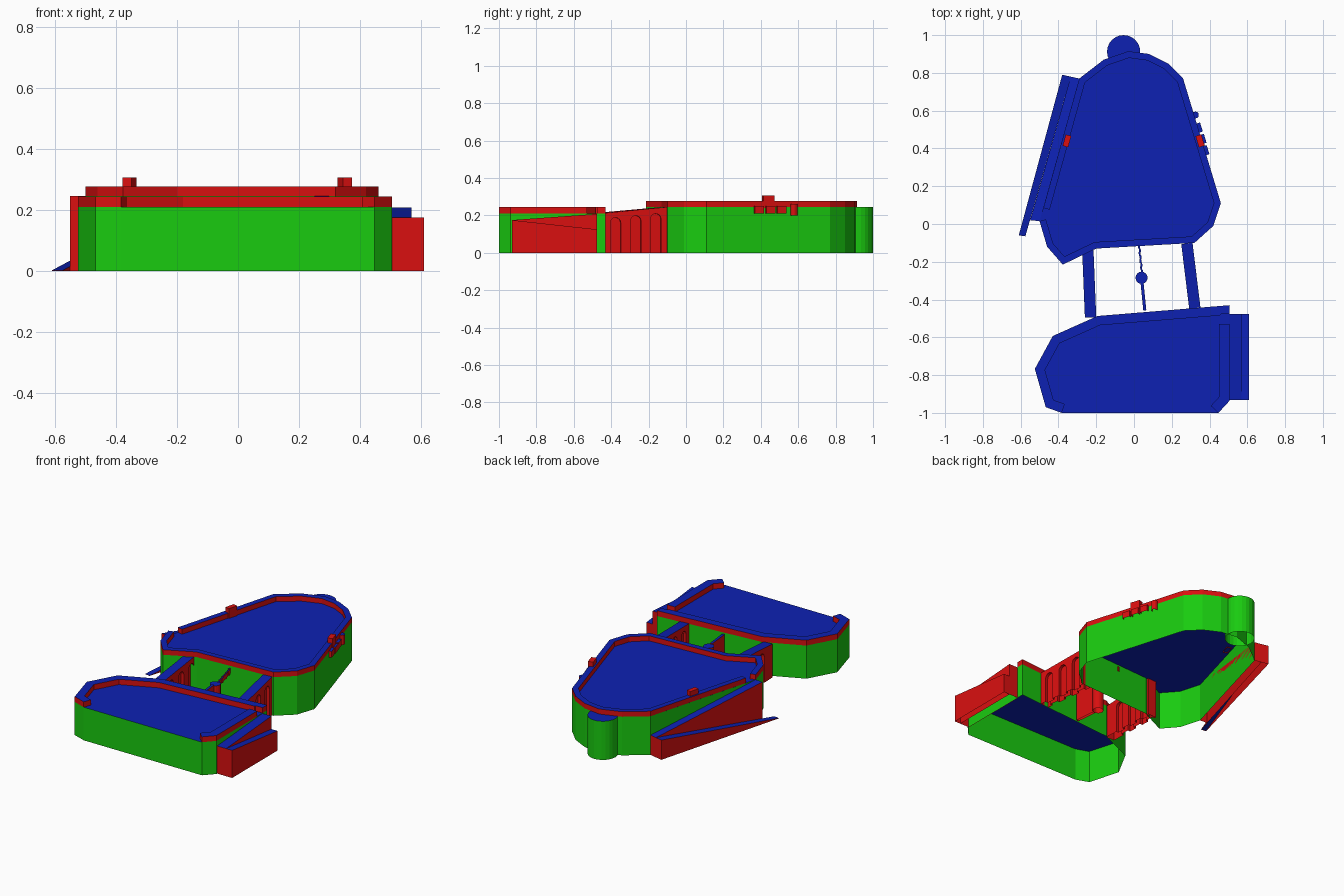
import bpy, bmesh, math
from mathutils import Vector

if "Cube" in bpy.data.objects:
    bpy.data.objects.remove(bpy.data.objects["Cube"])


def material(name, rgb):
    m = bpy.data.materials.new(name)
    m.diffuse_color = (*rgb, 1)
    m.use_nodes = True
    m.node_tree.nodes["Principled BSDF"].inputs["Base Color"].default_value = m.diffuse_color
    return m


GREEN = material("wall_green", (0.01, 0.6, 0.005))
RED = material("trim_red", (0.7, 0.005, 0.005))
BLUE = material("top_blue", (0.004, 0.015, 0.45))


def make(name, verts, faces, side, top, top_ids):
    me = bpy.data.meshes.new(name)
    me.from_pydata(verts, [], faces)
    me.materials.append(side)
    me.materials.append(top)
    for i in top_ids:
        me.polygons[i].material_index = 1
    ob = bpy.data.objects.new(name, me)
    bpy.context.collection.objects.link(ob)
    return ob


def prism(name, pts, z, side=RED, top=BLUE, z0=0.0, closed=False):
    """Upright block; z is one height or a height per corner. Bottom open unless closed."""
    n = len(pts)
    zs = list(z) if isinstance(z, (list, tuple)) else [z] * n
    area = sum(pts[i][0] * pts[(i + 1) % n][1] - pts[(i + 1) % n][0] * pts[i][1] for i in range(n))
    if area < 0:
        pts, zs = pts[::-1], zs[::-1]
    verts = [(x, y, z0) for x, y in pts] + [(p[0], p[1], h) for p, h in zip(pts, zs)]
    faces = [(i, (i + 1) % n, n + (i + 1) % n, n + i) for i in range(n)]
    faces.append(tuple(range(n, 2 * n)))
    if closed:
        faces.append(tuple(reversed(range(n))))
    return make(name, verts, faces, side, top, [n])


def rail(name, path, t, z0, z1):
    """Parapet on an open path, thickened to the left of travel, mitred."""
    P = [Vector(p) for p in path]
    n = len(P)
    inner = []
    for i in range(n):
        a = (P[i] - P[i - 1]).normalized() if i else None
        b = (P[i + 1] - P[i]).normalized() if i < n - 1 else None
        a, b = a or b, b or a
        na, nb = Vector((-a.y, a.x)), Vector((-b.y, b.x))
        m = (na + nb).normalized()
        inner.append(P[i] + m * t / max(0.4, m.dot(na)))
    verts = []
    for o, q in zip(P, inner):
        verts += [(o.x, o.y, z0), (o.x, o.y, z1), (q.x, q.y, z1), (q.x, q.y, z0)]
    faces, tops = [], []
    for i in range(n - 1):
        a, b = 4 * i, 4 * i + 4
        tops.append(len(faces) + 1)
        faces += [(a, b, b + 1, a + 1), (a + 1, b + 1, b + 2, a + 2), (a + 2, b + 2, b + 3, a + 3)]
    e = 4 * (n - 1)
    faces += [(0, 1, 2, 3), (e + 3, e + 2, e + 1, e)]
    return make(name, verts, faces, RED, BLUE, tops)


def rect(c, d, l, w):
    """Rectangle corners round c, length l along d, width w."""
    c, d = Vector(c), Vector(d).normalized()
    s = Vector((-d.y, d.x))
    return [tuple(c + d * l * i / 2 + s * w * j / 2) for i, j in ((-1, -1), (1, -1), (1, 1), (-1, 1))]


def circle(c, r, n):
    return [(c[0] + r * math.cos(2 * math.pi * i / n), c[1] + r * math.sin(2 * math.pi * i / n)) for i in range(n)]


# north platform with its parapet, open where the west ramp arrives
north = [(-0.50, 0.015), (-0.46, -0.12), (-0.377, -0.215), (-0.2, -0.13), (0.32, -0.10),
         (0.42, -0.01), (0.46, 0.11), (0.26, 0.77), (0.18, 0.85), (0.08, 0.90),
         (-0.03, 0.915), (-0.16, 0.87), (-0.29, 0.77)]
prism("north_platform", north, 0.245, GREEN)
rail("north_parapet", north + [(-0.48, 0.085)], 0.035, 0.245, 0.277)

# south platform; the front edge has no parapet
south = [(-0.525, -0.767), (-0.467, -0.97), (-0.383, -1.0), (0.447, -1.0), (0.505, -0.937),
         (0.505, -0.43), (-0.193, -0.487), (-0.43, -0.593)]
prism("south_platform", south, 0.21, GREEN)
rail("south_parapet_east", [south[3], south[4], (0.505, -0.53)], 0.055, 0.21, 0.244)
rail("south_parapet_main", [(0.505, -0.475), *south[5:], *south[:3]], 0.05, 0.21, 0.244)

# round tower on the back
prism("round_tower", circle((-0.055, 0.912), 0.088, 24), 0.245, GREEN)

# switchback ramp on the west side
prism("west_ramp_upper", [(-0.29, 0.77), (-0.335, 0.78), (-0.55, 0.02), (-0.50, 0.015)],
      [0.125, 0.125, 0.245, 0.245])
prism("west_ramp_lower", [(-0.335, 0.78), (-0.38, 0.79), (-0.61, -0.06), (-0.575, -0.065)],
      [0.125, 0.125, 0.002, 0.002])

# switchback ramp on the east side
prism("east_ramp_upper", rect((0.535, -0.703), (0, 1), 0.455, 0.066), [0.175, 0.208, 0.208, 0.175])
prism("east_ramp_lower", rect((0.589, -0.703), (0, 1), 0.455, 0.042), [0.175, 0.125, 0.125, 0.175])


def bridge(name, s, n):
    """Sloped bridge with three blind arches on each side."""
    s, n = Vector(s), Vector(n)
    d = (n - s).normalized()
    side = Vector((-d.y, d.x))
    L = (n - s).length
    ob = prism(name, rect((s + n) / 2, d, L, 0.06), [0.212, 0.245, 0.245, 0.212], closed=True)
    bm = bmesh.new()
    for y in (-0.38, -0.272, -0.165):
        t = (y - s.y) / d.y
        spring = 0.212 + 0.033 * t / L - 0.058
        prof = [(-0.028, -0.02), (0.028, -0.02)]
        prof += [(0.028 * math.cos(a), spring + 0.028 * math.sin(a))
                 for a in (math.pi * i / 8 for i in range(9))]
        for sg in (-1, 1):
            ring = []
            for off in (0.012, 0.05):
                c = s + d * t + side * sg * off
                ring.append([bm.verts.new((*(c + d * u), w)) for u, w in prof])
            k = len(prof)
            for i in range(k):
                j = (i + 1) % k
                bm.faces.new((ring[0][i], ring[0][j], ring[1][j], ring[1][i]))
            bm.faces.new(ring[0])
            bm.faces.new(ring[1])
    bmesh.ops.recalc_face_normals(bm, faces=bm.faces)
    me = bpy.data.meshes.new("arch_cutter")
    bm.to_mesh(me)
    bm.free()
    me.materials.append(RED)
    cut = bpy.data.objects.new("arch_cutter", me)
    cut.hide_render = True
    bpy.context.collection.objects.link(cut)
    mod = ob.modifiers.new("arches", "BOOLEAN")
    mod.object, mod.operation, mod.solver = cut, "DIFFERENCE", "EXACT"
    bpy.context.view_layer.objects.active = ob
    bpy.ops.object.modifier_apply(modifier=mod.name)
    bpy.data.objects.remove(cut)
    # leave the underside open
    bm = bmesh.new()
    bm.from_mesh(ob.data)
    low = [f for f in bm.faces if all(abs(v.co.z) < 1e-4 for v in f.verts)]
    bmesh.ops.delete(bm, geom=low, context="FACES")
    bm.to_mesh(ob.data)
    bm.free()


bridge("west_bridge", (-0.23, -0.495), (-0.245, -0.125))
bridge("east_bridge", (0.322, -0.445), (0.28, -0.103))

# middle pier, its narrow wall and the thin stepped link
prism("middle_pier", circle((0.04, -0.285), 0.032, 16), 0.2)
prism("pier_wall", rect((0.05, -0.385), (0.014, -0.14), 0.145, 0.016), 0.205)
for i in range(8):
    prism(f"pier_step_{i}", rect((0.026 + 0.002 * i + 0.003 * (i % 2), -0.12 - 0.019 * i), (0.1, -1), 0.02, 0.01),
          0.23 - 0.004 * i, z0=0.2 - 0.004 * i)

# parapet posts on both flanks
prism("east_post", rect((0.35, 0.44), (-0.2, 0.66), 0.062, 0.032), 0.307, RED, RED, 0.24)
prism("west_post", rect((-0.355, 0.44), (0.21, 0.755), 0.062, 0.03), 0.307, RED, RED, 0.24)

# small ledges outside the east parapet
prism("east_turret", circle((0.325, 0.577), 0.018, 12), 0.262, z0=0.2)
for i, (x, y) in enumerate(((0.345, 0.51), (0.365, 0.45), (0.38, 0.39))):
    prism(f"east_ledge_{i}", rect((x, y), (-0.2, 0.66), 0.05, 0.025), 0.25, z0=0.21)
